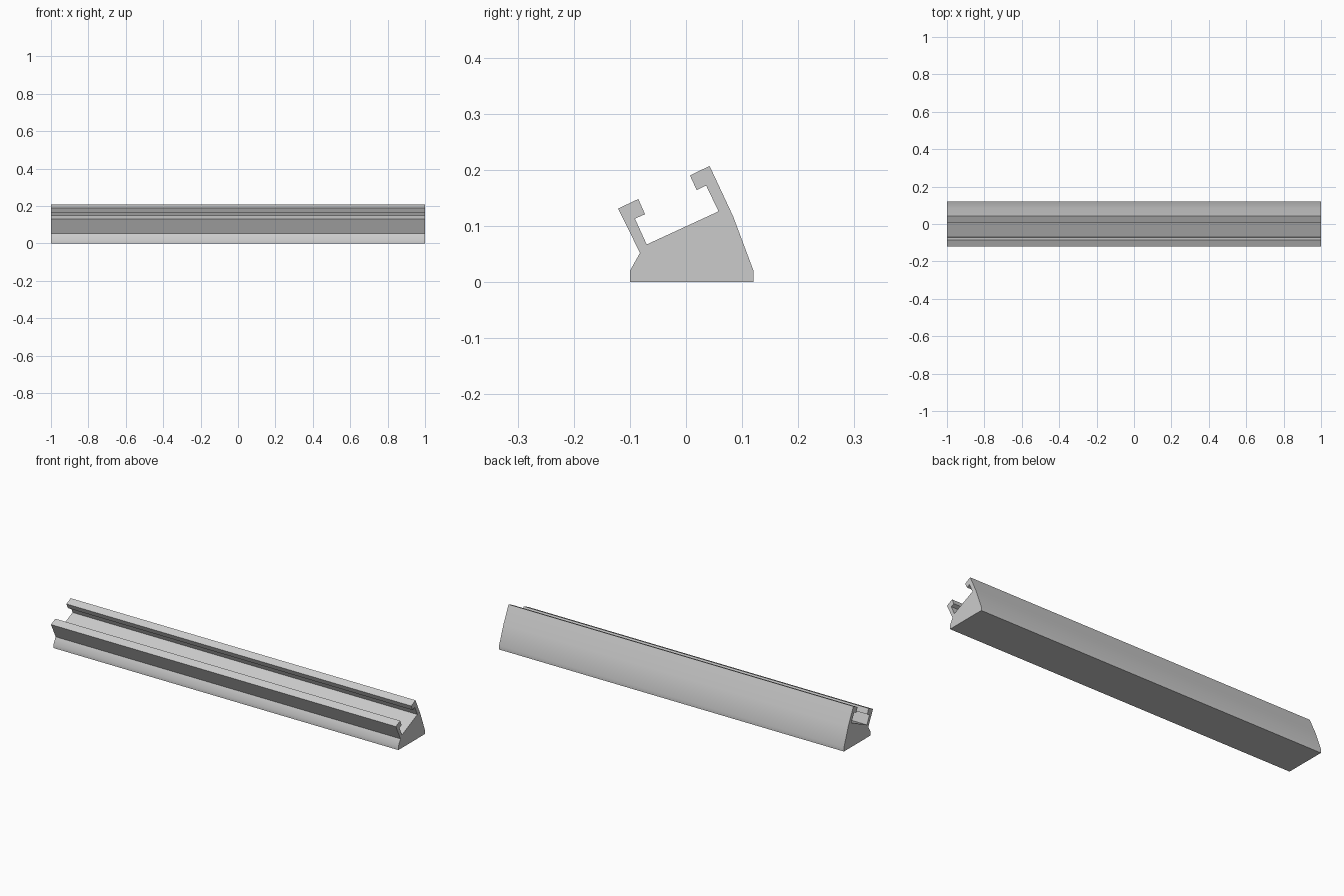
import bpy
import bmesh
import math

cube = bpy.data.objects.get("Cube")
if cube:
    bpy.data.objects.remove(cube, do_unlink=True)

# Plain grey plastic
GREY = (0.6, 0.6, 0.6, 1.0)
mat = bpy.data.materials.new("light_grey")
mat.use_nodes = True
mat.diffuse_color = GREY
mat.node_tree.nodes["Principled BSDF"].inputs["Base Color"].default_value = GREY

LENGTH = 2.0

# Cross-section (y, z): wedge base with a tilted, hooked channel on top
base_front = [(0.12, 0), (-0.1, 0), (-0.1, 0.02), (-0.082, 0.052)]
front_hook = [(-0.121, 0.131), (-0.085, 0.148), (-0.073, 0.121), (-0.091, 0.113)]
channel_floor = [(-0.07, 0.067), (0.058, 0.126)]
back_hook = [(0.036, 0.172), (0.019, 0.164), (0.007, 0.19), (0.042, 0.207)]
back_slope = [(0.084, 0.117), (0.12, 0.021)]
profile = base_front + front_hook + channel_floor + back_hook + back_slope

# Extrude the section along x
bm = bmesh.new()
end = bm.faces.new([bm.verts.new((-LENGTH / 2, y, z)) for y, z in profile])
ext = bmesh.ops.extrude_face_region(bm, geom=[end], use_keep_orig=True)
moved = [v for v in ext["geom"] if isinstance(v, bmesh.types.BMVert)]
bmesh.ops.translate(bm, verts=moved, vec=(LENGTH, 0, 0))
bmesh.ops.recalc_face_normals(bm, faces=bm.faces)

mesh = bpy.data.meshes.new("channel_rail")
bm.to_mesh(mesh)
bm.free()
mesh.materials.append(mat)
rail = bpy.data.objects.new("channel_rail", mesh)
bpy.context.collection.objects.link(rail)

# Soft bends on the outer walls, crisp corners elsewhere
bpy.ops.object.select_all(action="DESELECT")
rail.select_set(True)
bpy.context.view_layer.objects.active = rail
bpy.ops.object.shade_smooth_by_angle(angle=math.radians(30))
